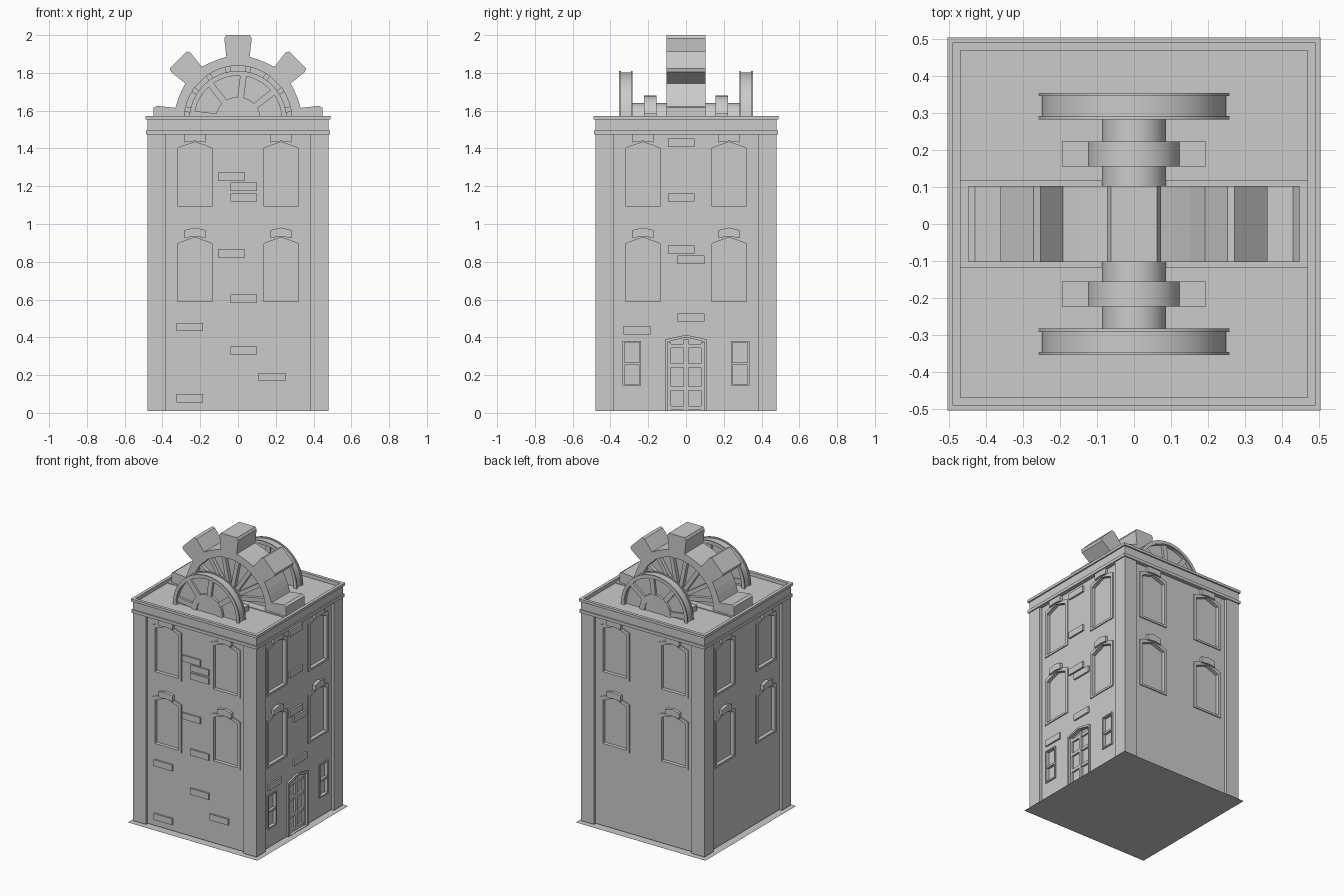
import bpy, bmesh
from math import sin, cos, radians, pi

if "Cube" in bpy.data.objects:
    bpy.data.objects.remove(bpy.data.objects["Cube"])

GREY = bpy.data.materials.new("light_grey_stone")
GREY.diffuse_color = (0.6, 0.6, 0.6, 1)
GREY.use_nodes = True
GREY.node_tree.nodes["Principled BSDF"].inputs["Base Color"].default_value = GREY.diffuse_color
CZ = 1.553      # axle height
FLOOR = 1.545   # roof floor


def finish(name, bm, side=0, cut=False, smooth=False):
    """Turn to a facade (0 front, 1 right, 2 back, 3 left), trim at the roof, add to scene."""
    a = side * pi / 2
    for v in bm.verts:
        x, y = v.co.x, v.co.y
        v.co.x, v.co.y = x * cos(a) - y * sin(a), x * sin(a) + y * cos(a)
    if cut:
        bmesh.ops.bisect_plane(bm, geom=bm.verts[:] + bm.edges[:] + bm.faces[:],
                               plane_co=(0, 0, FLOOR - 0.003), plane_no=(0, 0, 1), clear_inner=True)
    bmesh.ops.recalc_face_normals(bm, faces=bm.faces[:])
    me = bpy.data.meshes.new(name)
    bm.to_mesh(me)
    bm.free()
    me.materials.append(GREY)
    ob = bpy.data.objects.new(name, me)
    bpy.context.collection.objects.link(ob)
    if smooth:
        bpy.context.view_layer.objects.active = ob
        ob.select_set(True)
        bpy.ops.object.shade_smooth_by_angle(angle=radians(25))
        ob.select_set(False)
    return ob


def slab(name, pts, d0, d1, side=0, inner=None, **kw):
    """Extrude outline (u, z) from depth d0 to d1; optional inner outline makes a hole."""
    bm = bmesh.new()
    n = len(pts)
    loops = [[bm.verts.new((u, -d, z)) for u, z in p]
             for p in ([pts, inner] if inner else [pts]) for d in (d0, d1)]

    def band(a, b):
        for i in range(n):
            j = (i + 1) % n
            bm.faces.new((a[i], a[j], b[j], b[i]))
    band(loops[0], loops[1])
    if inner:
        band(loops[2], loops[3])
        band(loops[0], loops[2])
        band(loops[1], loops[3])
    else:
        bm.faces.new(loops[0])
        bm.faces.new(loops[1])
    return finish(name, bm, side, **kw)


def rect(u0, u1, z0, z1):
    return [(u0, z0), (u1, z0), (u1, z1), (u0, z1)]


def block(name, h, z0, z1):
    return slab(name, rect(-h, h, z0, z1), -h, h)


def circle(r, n=48):
    return [(r * cos(2 * pi * i / n), CZ + r * sin(2 * pi * i / n)) for i in range(n)]


def arch(cu, w, z0, zs, zp):
    """Opening with sloped, pointed head."""
    return [(cu - w, z0), (cu + w, z0), (cu + w, zs), (cu + w * 0.75, zs + (zp - zs) * 0.3),
            (cu, zp), (cu - w * 0.75, zs + (zp - zs) * 0.3), (cu - w, zs)]


# ground sheet, core walls, corner pilasters
block("base_plate", 0.503, 0, 0.0005)
walls = block("walls", 0.46, 0.01, 1.5)
for sx in (-1, 1):
    for sy in (-1, 1):
        slab("corner_pilaster", rect(*sorted((0.38 * sx, 0.48 * sx)), 0.01, 1.48),
             0.38 * sy, 0.48 * sy)

recesses = bpy.data.collections.new("recess_cutters")
bpy.context.scene.collection.children.link(recesses)


def recess(pts, depth, side):
    """Helper solid that sinks an opening into the wall."""
    ob = slab("recess_cutter", pts, depth, 0.52, side)
    ob.hide_render = True
    ob.hide_viewport = False
    ob.display_type = 'WIRE'
    bpy.context.collection.objects.unlink(ob)
    recesses.objects.link(ob)


# cornice and roof rim
block("cornice_lower", 0.488, 1.474, 1.495)
block("roof_slab", 0.48, 1.495, FLOOR)
for s in range(4):
    slab("roof_rim_base", rect(-0.48, 0.48, FLOOR - 0.01, 1.556), 0.468, 0.48, s)
    slab("roof_rim", rect(-0.49, 0.49, 1.553, 1.571), 0.468, 0.49, s)
slab("roof_strip", rect(-0.468, 0.468, FLOOR - 0.01, FLOOR + 0.005), -0.118, 0.118)

# arched, recessed windows on all four sides
for s in range(4):
    for cu in (-0.228, 0.228):
        for z in (0.577, 1.082):
            pane = arch(cu, 0.092, z + 0.014, z + 0.318, z + 0.352)
            recess(pane, 0.442, s)
            slab("window_frame", arch(cu, 0.113, z, z + 0.338, z + 0.374), 0.452, 0.467, s, inner=pane)
            slab("window_keystone", [(cu - 0.055, z + 0.35), (cu, z + 0.357), (cu + 0.055, z + 0.35),
                                     (cu + 0.055, z + 0.391), (cu, z + 0.404), (cu - 0.055, z + 0.391)],
                 0.445, 0.48, s)

# scattered raised bricks on front and right
bricks = {0: [(-.035, 1.25), (.03, 1.198), (.03, 1.14), (-.035, .845), (.03, .605),
              (-.255, .455), (.03, .33), (.18, .19), (-.255, .077)],
          1: [(-.025, 1.43), (-.025, 1.14), (-.025, .865), (.027, .81), (.027, .505), (-.26, .437)]}
for s, spots in bricks.items():
    for u, z in spots:
        slab("raised_brick", rect(u - 0.071, u + 0.071, z - 0.022, z + 0.022), 0.455, 0.472, s)

# recessed door with glazing bars, right side
opening = arch(0, 0.098, 0.012, 0.375, 0.4)
recess(opening, 0.442, 1)
slab("door_frame", arch(0, 0.112, 0.01, 0.388, 0.413), 0.452, 0.472, 1, inner=opening)
slab("door_mullion", rect(-0.012, 0.012, 0.012, 0.39), 0.438, 0.456, 1)
for z in (0.025, 0.13, 0.25, 0.355):
    slab("door_rail", rect(-0.098, 0.098, z - 0.011, z + 0.011), 0.438, 0.455, 1)
for e in (-1, 1):
    slab("door_stile", rect(*sorted((0.08 * e, 0.098 * e)), 0.012, 0.376), 0.438, 0.4555, 1)

# small two-pane windows beside the door
for cu in (-0.286, 0.286):
    glass = rect(cu - 0.04, cu + 0.04, 0.153, 0.373)
    recess(glass, 0.445, 1)
    slab("small_window_frame", rect(cu - 0.049, cu + 0.049, 0.144, 0.381), 0.452, 0.469, 1, inner=glass)
    slab("small_window_bar", rect(cu - 0.04, cu + 0.04, 0.253, 0.267), 0.44, 0.464, 1)

# sink all openings into the walls
mod = walls.modifiers.new("openings", 'BOOLEAN')
mod.operation = 'DIFFERENCE'
mod.operand_type = 'COLLECTION'
mod.collection = recesses
mod.solver = 'EXACT'

# big cog: eight flared teeth, toothed ring, recessed web with spokes
tooth = [(-10.5, .338), (-9.6, .435), (-8, .451), (8, .451), (9.6, .435), (10.5, .338),
         (18.5, .335), (26.5, .335)]
polar = [(radians(k * 45 + a), r) for k in range(8) for a, r in tooth]
outer = [(r * cos(a), CZ + r * sin(a)) for a, r in polar]
inner = [(0.285 * cos(a), CZ + 0.285 * sin(a)) for a, r in polar]
slab("cog_ring", outer, -0.103, 0.103, inner=inner, cut=True)
slab("cog_web", circle(0.29), -0.06, 0.06, cut=True)


def spokes(name, count, offset, half, r0, r1, d0, d1):
    for k in range(count):
        a = radians(offset + k * 180 / count)
        pts = []
        for r, t in ((r0, -half), (r1, -half), (r1, half), (r0, half)):
            pts.append((r * cos(a) - t * sin(a), CZ + r * sin(a) + t * cos(a)))
        slab(name, pts, d0, d1, cut=True)


for d0, d1 in ((-0.085, -0.055), (0.055, 0.085)):
    spokes("cog_spoke", 8, 11.25, 0.014, 0.07, 0.29, d0, d1)

# axle through everything
slab("axle", circle(0.087, 32), -0.338, 0.338, cut=True, smooth=True)

for e in (-1, 1):
    def span(a, b):
        return sorted((a * e, b * e))

    # bearing with feet
    slab("bearing", circle(0.127, 32), *span(0.155, 0.223), cut=True, smooth=True)
    for m in (-1, 1):
        slab("bearing_foot", rect(*sorted((0.1 * m, 0.195 * m)), FLOOR - 0.003, 1.585), *span(0.155, 0.223))

    # grooved pulley wheel: rim, two flanges, solid web, hub ring and spokes
    slab("pulley_rim", circle(0.25), *span(0.285, 0.35), inner=circle(0.232), cut=True, smooth=True)
    for a in (0.282, 0.345):
        slab("pulley_flange", circle(0.258), *span(a, a + 0.009), inner=circle(0.236), cut=True, smooth=True)
    slab("pulley_web", circle(0.24), *span(0.305, 0.328), cut=True)
    slab("pulley_hub", circle(0.12, 32), *span(0.295, 0.345), inner=circle(0.08, 32), cut=True, smooth=True)
    spokes("pulley_spoke", 4, 38, 0.017, 0.1, 0.24, *span(0.295, 0.343))
